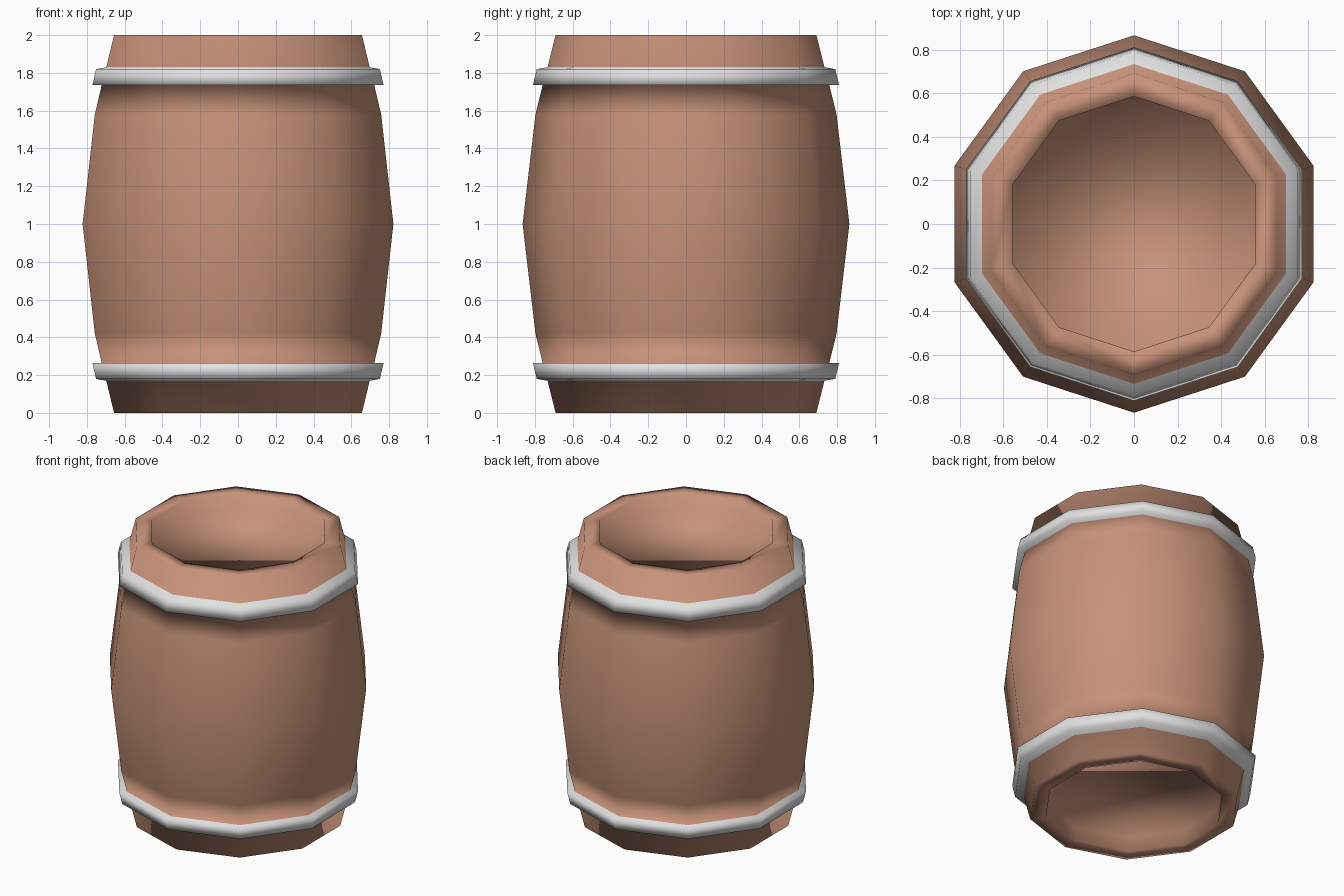
import bpy, bmesh, math

old = bpy.data.objects.get("Cube")
if old:
    bpy.data.objects.remove(old)

SIDES = 10


def make_material(name, rgb):
    mat = bpy.data.materials.new(name)
    mat.use_nodes = True
    mat.diffuse_color = (*rgb, 1)
    mat.node_tree.nodes["Principled BSDF"].inputs["Base Color"].default_value = (*rgb, 1)
    return mat


wood = make_material("brown wood", (0.57, 0.285, 0.19))
steel = make_material("grey metal", (0.76, 0.76, 0.76))

# Upper half of the profile, from lid to belly: radius, height above the middle
lid, rim = [(0.585, 0.9), (0.585, 1.0)], [(0.69, 1.0)]
hoop = [(0.733, 0.83), (0.79, 0.82), (0.81, 0.737), (0.758, 0.737)]
upper = lid + rim + hoop + [(0.797, 0.58)]
profile = upper + [(0.865, 0)] + [(r, -z) for r, z in reversed(upper)]

# Barrel body: rings of vertices joined by quads, closed by a recessed lid at each end
bm = bmesh.new()
rings = []
for radius, height in profile:
    ring = []
    for i in range(SIDES):
        a = math.pi / 2 + math.tau * i / SIDES
        ring.append(bm.verts.new((radius * math.cos(a), radius * math.sin(a), height + 1)))
    rings.append(ring)

for (r0, z0), (r1, z1), top, low in zip(profile, profile[1:], rings, rings[1:]):
    # Hoops are the bands that lie wholly between the hoop edges
    is_hoop = all(any(abs(abs(z) - h[1]) < 0.001 for h in hoop) for z in (z0, z1))
    for i in range(SIDES):
        j = (i + 1) % SIDES
        face = bm.faces.new((top[i], low[i], low[j], top[j]))
        face.material_index = int(is_hoop)

bm.faces.new(rings[0])
bm.faces.new(reversed(rings[-1]))
bmesh.ops.recalc_face_normals(bm, faces=bm.faces)
for face in bm.faces:
    face.smooth = True

mesh = bpy.data.meshes.new("barrel")
bm.to_mesh(mesh)
bm.free()
mesh.materials.append(wood)
mesh.materials.append(steel)
bpy.context.collection.objects.link(bpy.data.objects.new("barrel", mesh))
